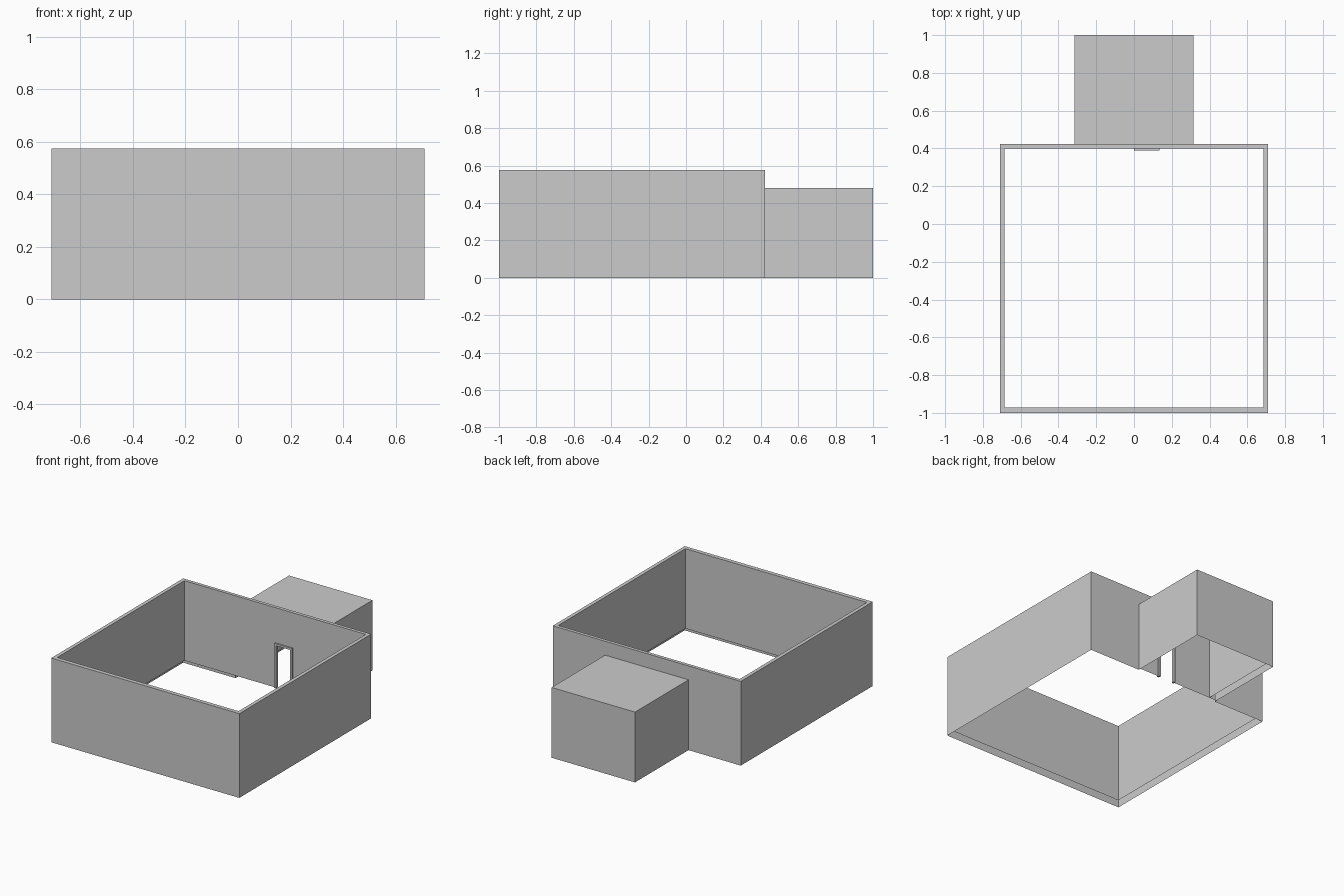
import bpy, bmesh

if "Cube" in bpy.data.objects:
    bpy.data.objects.remove(bpy.data.objects["Cube"])

X, Y0, Y1, H = 0.71, -1.0, 0.423, 0.575        # room outer skin
IX, IY0, IY1, IZ = 0.685, -0.972, 0.40, 0.03   # room inner skin
AX, AY, AH = 0.315, 1.0, 0.48                  # annex outer skin
BX, BY, BH = 0.29, 0.975, 0.455                # annex inner skin
DX0, DX1, DZ = 0.0, 0.135, 0.335               # doorway


def sheet(name, faces):
    """Thin surface made of the given quads."""
    bm = bmesh.new()
    for f in faces:
        bm.faces.new([bm.verts.new(p) for p in f])
    bmesh.ops.remove_doubles(bm, verts=bm.verts, dist=1e-5)
    bmesh.ops.recalc_face_normals(bm, faces=bm.faces)
    me = bpy.data.meshes.new(name)
    bm.to_mesh(me)
    bm.free()
    ob = bpy.data.objects.new(name, me)
    bpy.context.collection.objects.link(ob)
    return ob


def walls(path, z0, z1):
    """Vertical quads along a plan path."""
    return [[(*a, z0), (*b, z0), (*b, z1), (*a, z1)] for a, b in zip(path, path[1:])]


def roof(x, y0, y1, z):
    return [[(-x, y0, z), (x, y0, z), (x, y1, z), (-x, y1, z)]]


# Outer skin of the room: open to the annex behind the back wall
room_path = [(-AX, Y1), (-X, Y1), (-X, Y0), (X, Y0), (X, Y1), (AX, Y1)]
sheet("room_outer_walls", walls(room_path, 0, H) + walls([(-AX, Y1), (AX, Y1)], AH, H))

# Inner skin of the room with a doorway in the back
inner_path = [(DX0, IY1), (-IX, IY1), (-IX, IY0), (IX, IY0), (IX, IY1), (DX1, IY1)]
sheet("room_inner_walls", walls(inner_path, IZ, H) + walls([(DX0, IY1), (DX1, IY1)], DZ, H))

# Flat rim on top of the walls
outer = [(-X, Y0), (X, Y0), (X, Y1), (-X, Y1)]
inner = [(-IX, IY0), (IX, IY0), (IX, IY1), (-IX, IY1)]
sheet("wall_top_rim", [[(*outer[i], H), (*outer[(i + 1) % 4], H),
                        (*inner[(i + 1) % 4], H), (*inner[i], H)] for i in range(4)])

# Annex: outer and inner skins, each with its roof
for name, x, y0, y1, z0, z1 in (("annex_outer", AX, Y1, AY, 0, AH),
                                ("annex_inner", BX, IY1, BY, IZ, BH)):
    path = [(-x, y0), (-x, y1), (x, y1), (x, y0)]
    sheet(name, walls(path, z0, z1) + roof(x, y0, y1, z1))


def box(name, x0, x1, y0, y1, z0, z1):
    bpy.ops.mesh.primitive_cube_add(size=1, location=((x0 + x1) / 2, (y0 + y1) / 2, (z0 + z1) / 2))
    ob = bpy.context.object
    ob.name = name
    ob.scale = (x1 - x0, y1 - y0, z1 - z0)


# Door frame: two posts and a lintel
W = 0.014
box("door_post_left", DX0, DX0 + W, 0.39, 0.41, IZ, DZ)
box("door_post_right", DX1 - W, DX1, 0.39, 0.41, IZ, DZ)
box("door_lintel", DX0 + W, DX1 - W, 0.39, 0.41, DZ - W, DZ)
